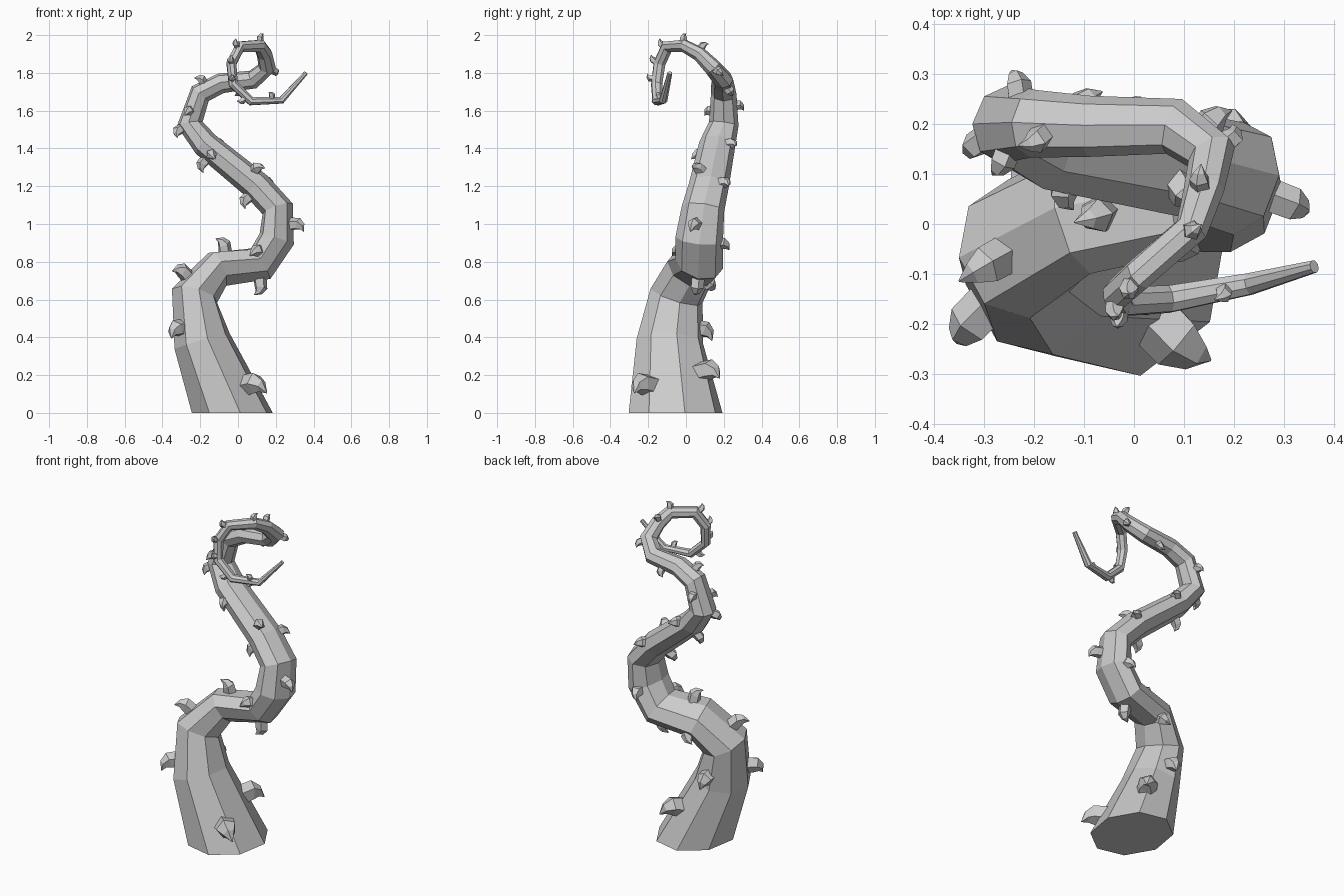
import bpy
import bmesh
from math import sin, cos, tau
from mathutils import Vector

cube = bpy.data.objects.get("Cube")
if cube:
    bpy.data.objects.remove(cube)

grey = bpy.data.materials.new("plain grey")
grey.use_nodes = True
grey.diffuse_color = (0.6, 0.6, 0.6, 1)
grey.node_tree.nodes["Principled BSDF"].inputs["Base Color"].default_value = grey.diffuse_color


def ring(bm, centre, u, v, ru, rv, sides, phase=0.0):
    """Add one ring of vertices around a centre in the plane of u and v."""
    angles = [tau * (i + phase) / sides for i in range(sides)]
    return [bm.verts.new(centre + u * cos(a) * ru + v * sin(a) * rv) for a in angles]


def skin(bm, rings):
    """Bridge successive rings with quads and cap both ends."""
    for a, b in zip(rings, rings[1:]):
        for i in range(len(a)):
            j = (i + 1) % len(a)
            bm.faces.new((a[i], a[j], b[j], b[i]))
    bm.faces.new(rings[0][::-1])
    bm.faces.new(rings[-1])


def finish(bm, name):
    bmesh.ops.recalc_face_normals(bm, faces=bm.faces)
    mesh = bpy.data.meshes.new(name)
    bm.to_mesh(mesh)
    bm.free()
    mesh.materials.append(grey)
    obj = bpy.data.objects.new(name, mesh)
    bpy.context.collection.objects.link(obj)
    return obj


# Centreline of the vine: x, y, z, radius
path = [
    (-.03, -.055, 0, .23), (-.19, -.085, .38, .163), (-.23, -.05, .62, .132),
    (-.11, .025, .76, .11), (.12, .07, .79, .106), (.205, .07, .92, .105),
    (.21, .09, 1.08, .094), (.1, .12, 1.2, .088), (-.17, .165, 1.42, .08),
    (-.255, .2, 1.53, .072), (-.2, .2, 1.69, .062), (-.09, .195, 1.745, .056),
    (.08, .195, 1.765, .052), (.155, .14, 1.83, .046), (.14, .07, 1.9, .039),
    (.115, -.01, 1.943, .034), (.01, -.1, 1.938, .032), (-.035, -.14, 1.85, .03),
    (-.025, -.155, 1.74, .028), (.07, -.15, 1.65, .026), (.23, -.12, 1.655, .021),
    (.36, -.085, 1.8, .012),
]
points = [Vector(p[:3]) for p in path]
radii = [p[3] for p in path]
last = len(points) - 1

# Vine body: octagonal sections carried along the path without twist
bm = bmesh.new()
rings = []
u, old = Vector((1, 0, 0)), Vector((0, 0, 1))
for i, (centre, radius) in enumerate(zip(points, radii)):
    if i == 0:
        tangent = old.copy()
    elif i == last:
        tangent = (centre - points[i - 1]).normalized()
    else:
        tangent = ((centre - points[i - 1]).normalized()
                   + (points[i + 1] - centre).normalized()).normalized()
    u = old.rotation_difference(tangent) @ u
    u = (u - tangent * u.dot(tangent)).normalized()
    v = tangent.cross(u)
    flat = 0.22 if 2 < i < 9 else 0.1
    rings.append(ring(bm, centre, u, v, radius * (1 - flat / 2), radius * (1 + flat), 8, 0.25))
    old = tangent
skin(bm, rings)
finish(bm, "vine_body")


def nearest(spot):
    """Closest centreline point, its radius and the local growth direction."""
    best = None
    for i in range(last):
        a, step = points[i], points[i + 1] - points[i]
        t = min(1, max(0, (spot - a).dot(step) / step.length_squared))
        foot = a + step * t
        gap = (spot - foot).length
        if best is None or gap < best[0]:
            radius = radii[i] + (radii[i + 1] - radii[i]) * t
            best = (gap, foot, radius, step.normalized())
    return best[1:]


# Places on the vine where thorns grow
spots = [
    (.09, -.24, .16), (0, .12, .23), (-.32, -.19, .45), (-.2, .12, .44),
    (-.29, -.08, .75), (.12, .06, .68), (-.1, .15, .66), (-.07, .02, .87),
    (.1, -.04, .86), (.2, .2, .9), (.29, .05, 1), (.15, .2, 1.22),
    (.04, .08, 1.13), (.1, .06, 1.3), (-.14, .07, 1.37), (-.19, .14, 1.32),
    (-.1, .25, 1.43), (-.33, .18, 1.54), (-.26, .13, 1.6), (-.19, .17, 1.76),
    (-.23, .27, 1.63), (.01, .235, 1.7), (.2, .16, 1.82), (.13, .09, 1.95),
    (.12, -.01, 1.98), (-.01, -.13, 1.95), (-.04, -.18, 1.87),
    (-.03, -.18, 1.77), (.03, -.16, 1.66), (.18, -.14, 1.68),
]
# Hooked thorn outline: height, lean towards the root, half width
outline = [(-.4, 0, .68), (.45, .03, .66), (.9, .3, .38), (1.1, .8, .03)]

bm = bmesh.new()
for spot in map(Vector, spots):
    foot, radius, along = nearest(spot)
    out = spot - foot
    out = (out - along * out.dot(along)).normalized()
    side = out.cross(along)
    size = 0.018 + 0.34 * radius
    base = foot + out * radius * 0.95
    thorn = []
    for k, (height, lean, width) in enumerate(outline):
        centre = base + (out * height - along * lean) * size
        axis = (along + out * 0.35 * k).normalized()
        thorn.append(ring(bm, centre, axis, side, width * size, width * size, 5))
    skin(bm, thorn)
finish(bm, "thorns")
